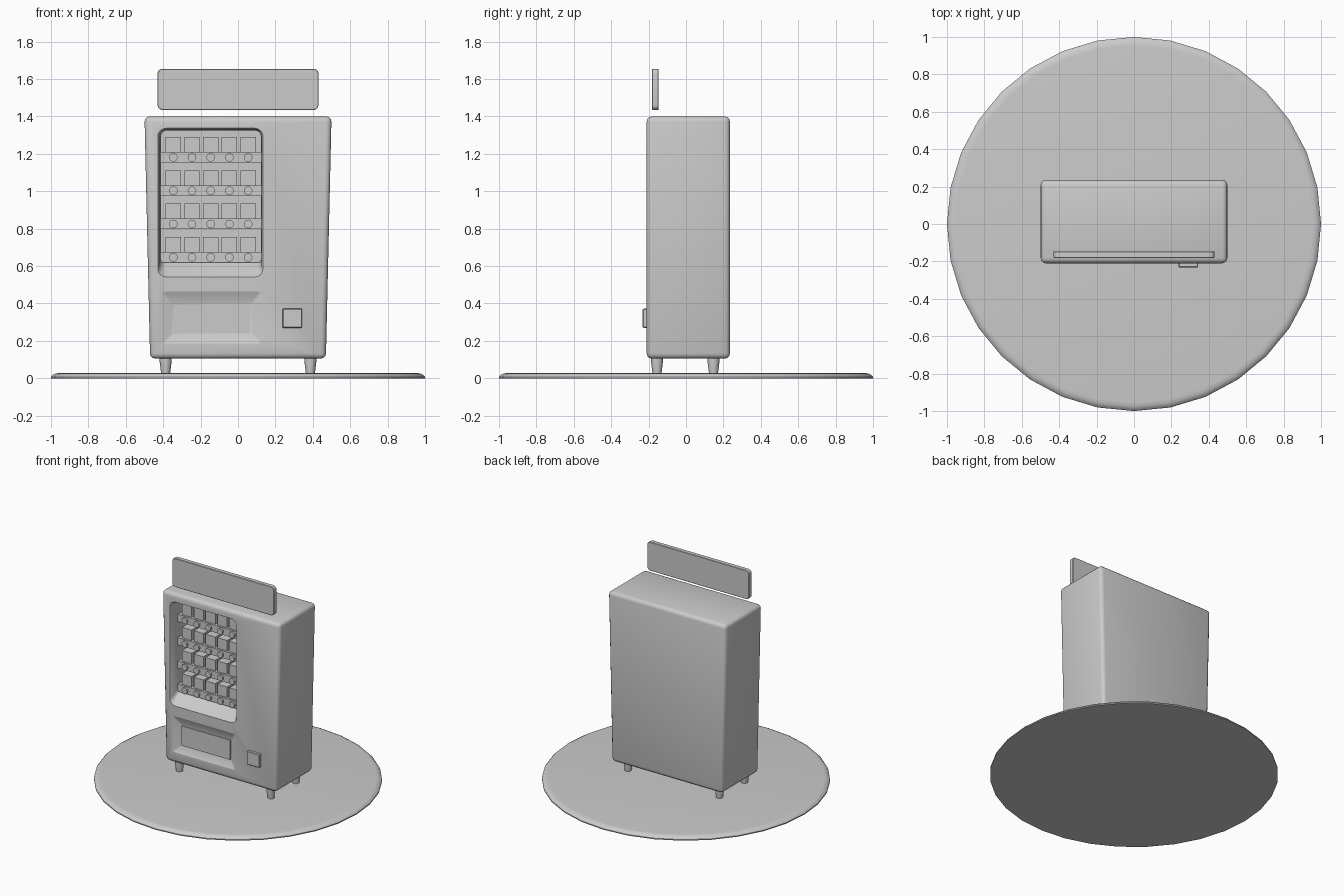
import bpy, bmesh, math
from mathutils import Vector

if "Cube" in bpy.data.objects:
    bpy.data.objects.remove(bpy.data.objects["Cube"])


def finish(name, bm, smooth=True):
    bmesh.ops.recalc_face_normals(bm, faces=bm.faces[:])
    me = bpy.data.meshes.new(name)
    bm.to_mesh(me)
    bm.free()
    ob = bpy.data.objects.new(name, me)
    bpy.context.collection.objects.link(ob)
    if smooth:
        smooth_by_angle(ob)
    return ob


def smooth_by_angle(ob):
    bpy.ops.object.select_all(action='DESELECT')
    ob.select_set(True)
    bpy.context.view_layer.objects.active = ob
    bpy.ops.object.shade_smooth_by_angle(angle=math.radians(35))


def loft(name, rings, smooth=True):
    """Skin a list of equal-length rings and cap both ends."""
    bm = bmesh.new()
    loops = [[bm.verts.new(p) for p in r] for r in rings]
    n = len(loops[0])
    for a, b in zip(loops, loops[1:]):
        for i in range(n):
            j = (i + 1) % n
            bm.faces.new((a[i], a[j], b[j], b[i]))
    bm.faces.new(loops[0])
    bm.faces.new(loops[-1])
    return finish(name, bm, smooth)


def round_rect(y, x0, x1, z0, z1, r, seg=4):
    """Rounded rectangle facing -y."""
    pts = []
    corners = ((x1 - r, z1 - r, 0), (x0 + r, z1 - r, 90),
               (x0 + r, z0 + r, 180), (x1 - r, z0 + r, 270))
    for cx, cz, start in corners:
        for k in range(seg + 1):
            a = math.radians(start + 90 * k / seg)
            pts.append((cx + r * math.cos(a), y, cz + r * math.sin(a)))
    return pts


def box(name, x0, x1, y0, y1, z0, z1, bevel=0.0, seg=2, taper=1.0):
    """Box whose bottom can be narrowed in x by the taper factor."""
    bm = bmesh.new()
    bmesh.ops.create_cube(bm, size=1)
    for v in bm.verts:
        k = taper if v.co.z < 0 else 1.0
        v.co = Vector(((x0 + x1) / 2 + v.co.x * (x1 - x0) * k,
                       (y0 + y1) / 2 + v.co.y * (y1 - y0),
                       (z0 + z1) / 2 + v.co.z * (z1 - z0)))
    if bevel:
        bmesh.ops.bevel(bm, geom=bm.edges[:], offset=bevel, segments=seg,
                        profile=0.5, affect='EDGES')
    return finish(name, bm, bool(bevel))


def circle(x, y, z, r, n, axis='Z'):
    out = []
    for i in range(n):
        c, s = r * math.cos(math.tau * i / n), r * math.sin(math.tau * i / n)
        out.append((x + c, y + s, z) if axis == 'Z' else (x + c, y, z + s))
    return out


def cut(ob, cutter):
    m = ob.modifiers.new("cut", 'BOOLEAN')
    m.operation, m.solver, m.object = 'DIFFERENCE', 'EXACT', cutter
    bpy.ops.object.select_all(action='DESELECT')
    ob.select_set(True)
    bpy.context.view_layer.objects.active = ob
    bpy.ops.object.modifier_apply(modifier=m.name)
    bpy.data.objects.remove(cutter)


# round floor plate
loft("floor_plate", [circle(0, 0, z, r, 32) for r, z in
     ((1, 0), (1, 0.008), (0.99, 0.019), (0.975, 0.026), (0.955, 0.028))])

# cabinet, narrowing slightly towards the floor
cabinet = box("cabinet", -0.5, 0.5, -0.21, 0.235, 0.105, 1.4, 0.028, 3, 0.94)

# display window recess with sloping sill
cut(cabinet, loft("window_cutter", [
    round_rect(-0.23, -0.44, 0.145, 0.53, 1.35, 0.05),
    round_rect(-0.212, -0.43, 0.135, 0.54, 1.338, 0.045),
    round_rect(-0.195, -0.42, 0.125, 0.555, 1.33, 0.04),
    round_rect(-0.125, -0.412, 0.122, 0.62, 1.325, 0.03),
    round_rect(-0.02, -0.412, 0.122, 0.62, 1.325, 0.03)]))

# shallow sloped hollow around the delivery flap
cut(cabinet, loft("flap_cutter", [
    round_rect(-0.22, -0.42, 0.14, 0.17, 0.485, 0.02),
    round_rect(-0.182, -0.355, 0.075, 0.235, 0.402, 0.004)]))
smooth_by_angle(cabinet)
box("delivery_flap", -0.345, 0.067, -0.19, -0.17, 0.243, 0.393)

# coin panel
box("coin_panel", 0.238, 0.343, -0.232, -0.2, 0.27, 0.372, 0.004, 1)

# shelves with goods and selector knobs
for row in range(4):
    top = 1.21 - 0.178 * row
    box(f"shelf_{row}", -0.415, 0.125, -0.14, -0.01, top - 0.056, top)
    for col in range(5):
        x = -0.346 + 0.1 * col
        box(f"goods_{row}_{col}", x - 0.041, x + 0.041, -0.125, -0.045,
            top, top + 0.08)
        loft(f"knob_{row}_{col}", [circle(x, y, top - 0.029, r, 16, 'Y')
             for y, r in ((-0.13, 0.023), (-0.155, 0.023))])

# tapered feet
for sx in (-1, 1):
    for y in (-0.155, 0.147):
        loft("foot", [circle(sx * 0.387, y, z, r, 16)
             for z, r in ((0.026, 0.024), (0.09, 0.032), (0.115, 0.032))])

# sign board floating above the cabinet
loft("sign_board", [
    round_rect(-0.181, -0.427, 0.427, 1.438, 1.652, 0.022),
    round_rect(-0.178, -0.43, 0.43, 1.435, 1.655, 0.025),
    round_rect(-0.149, -0.43, 0.43, 1.435, 1.655, 0.025),
    round_rect(-0.146, -0.427, 0.427, 1.438, 1.652, 0.022)])
